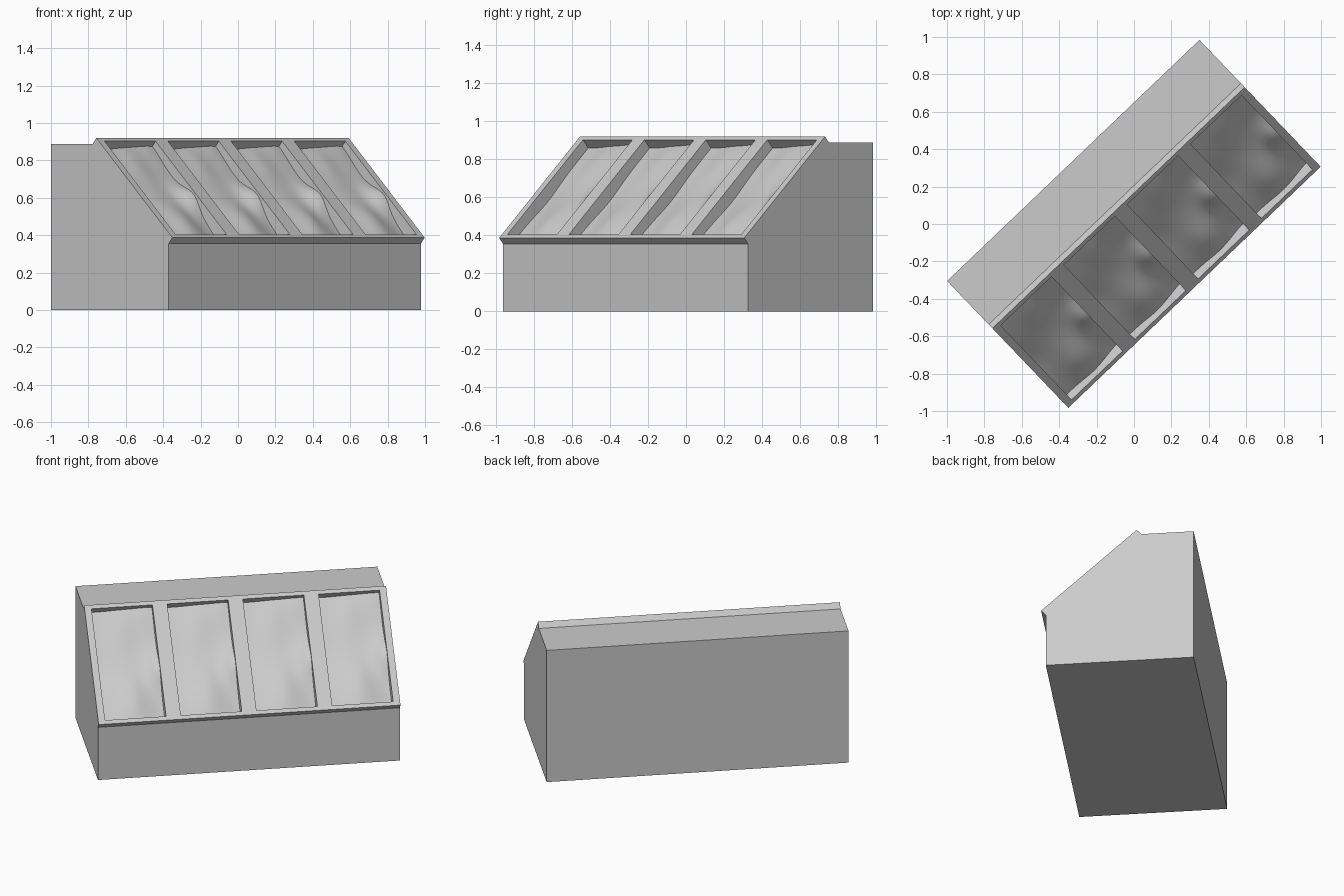
import bpy, bmesh, math
from mathutils import Matrix, Vector

if "Cube" in bpy.data.objects:
    bpy.data.objects.remove(bpy.data.objects["Cube"])

L, W = 1.866, 0.938                    # counter length and depth
WIN, GAP, SIDE, LIP = 0.377, 0.091, 0.0425, 0.026
LO, HI = Vector((0, 0.0, 0.387)), Vector((0, 0.588, 0.92))   # sloped front edge points
S_LEN = (HI - LO).length
E_S = (HI - LO).normalized()           # up the slope
E_N = Vector((0, -E_S.z, E_S.y))       # out of the slope
PLACE = Matrix.Translation((-0.351, -0.983, 0)) @ Matrix.Rotation(math.radians(43.7), 4, 'Z')


def finish(name, bm):
    bmesh.ops.recalc_face_normals(bm, faces=bm.faces)
    me = bpy.data.meshes.new(name)
    bm.to_mesh(me)
    bm.free()
    ob = bpy.data.objects.new(name, me)
    bpy.context.collection.objects.link(ob)
    ob.matrix_world = PLACE
    return ob


def on_slope(u, s, h):
    return LO + Vector((u, 0, 0)) + E_S * s + E_N * h


# counter body: side profile with the overhanging sloped frame, extruded along its length
lip = E_N * -0.043
profile = [Vector((0, (LO + lip).y, 0)), LO + lip, LO, HI, HI + lip]
profile[-1].z = 0.888
profile += [Vector((0, W, 0.888)), Vector((0, W, 0))]
bm = bmesh.new()
face = bm.faces.new([bm.verts.new(p) for p in profile])
ext = bmesh.ops.extrude_face_region(bm, geom=[face])
bmesh.ops.translate(bm, vec=(L, 0, 0),
                    verts=[v for v in ext['geom'] if isinstance(v, bmesh.types.BMVert)])
body = finish("counter_body", bm)

# recessed bins cut square to the slope
starts = [SIDE + i * (WIN + GAP) for i in range(4)]
bm = bmesh.new()
for u0 in starts:
    cube = bmesh.ops.create_cube(bm, size=1)['verts']
    for v in cube:
        v.co = on_slope(u0 + (v.co.x + 0.5) * WIN,
                        LIP + (v.co.y + 0.5) * (S_LEN - 2 * LIP),
                        0.05 if v.co.z > 0 else -0.10)
cutter = finish("bin_cutter", bm)
cutter.hide_render = True
mod = body.modifiers.new("bins", 'BOOLEAN')
mod.object = cutter
mod.solver = 'EXACT'
bpy.context.view_layer.objects.active = body
body.select_set(True)
bpy.ops.object.modifier_apply(modifier=mod.name)
bpy.data.objects.remove(cutter)

# uneven filling in each bin: (a, s, spread_a, spread_s, height)
BUMPS = [(1.0, 0.45, 0.18, 0.14, 0.046),
         (0.5, 0.18, 0.24, 0.22, 0.026),
         (1.0, 0.0, 0.2, 0.2, -0.014),
         (0.9, 1.0, 0.35, 0.2, 0.022),
         (0.45, 0.85, 0.2, 0.2, 0.012),
         (0.0, 0.45, 0.2, 0.2, -0.012)]


def fill_height(a, s):
    return -0.058 + sum(h * math.exp(-((a - ca) / da) ** 2 - ((s - cs) / ds) ** 2)
                        for ca, cs, da, ds, h in BUMPS)


for i, u0 in enumerate(starts):
    bm = bmesh.new()
    bmesh.ops.create_grid(bm, x_segments=16, y_segments=28, size=0.5)
    for v in bm.verts:
        a, s = v.co.x + 0.5, v.co.y + 0.5
        v.co = on_slope(u0 + a * WIN, LIP + s * (S_LEN - 2 * LIP), fill_height(a, s))
    for f in bm.faces:
        f.smooth = True
    fill = finish(f"bin_filling_{i + 1}", bm)
    if fill.data.polygons[0].normal.z < 0:
        fill.data.flip_normals()
